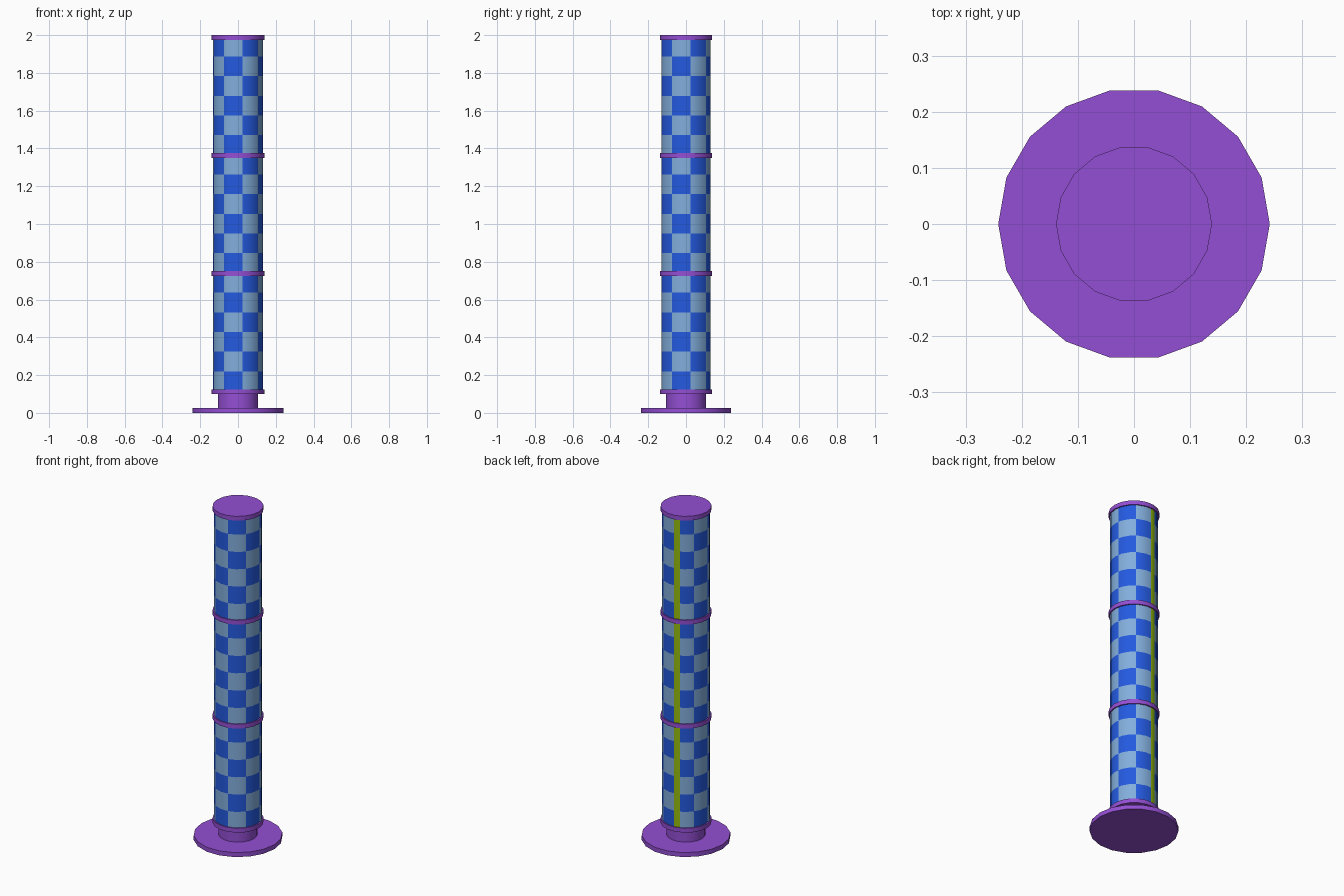
import bpy, bmesh, math

if "Cube" in bpy.data.objects:
    bpy.data.objects.remove(bpy.data.objects["Cube"])

SIDES = 18


def material(name, rgb):
    lin = [(c / 255 / 12.92) if c < 11 else ((c / 255 + 0.055) / 1.055) ** 2.4 for c in rgb]
    m = bpy.data.materials.new(name)
    m.diffuse_color = (*lin, 1)
    m.use_nodes = True
    m.node_tree.nodes["Principled BSDF"].inputs["Base Color"].default_value = m.diffuse_color
    return m


purple = material("purple", (148, 79, 212))
blue = material("deep blue", (36, 90, 224))
pale = material("pale blue", (130, 174, 220))
green = material("lime green", (148, 186, 14))


def finish(name, bm, mats):
    me = bpy.data.meshes.new(name)
    bmesh.ops.recalc_face_normals(bm, faces=bm.faces)
    bm.to_mesh(me)
    bm.free()
    for m in mats:
        me.materials.append(m)
    ob = bpy.data.objects.new(name, me)
    bpy.context.collection.objects.link(ob)
    bpy.context.view_layer.objects.active = ob
    ob.select_set(True)
    bpy.ops.object.shade_smooth_by_angle(angle=math.radians(35))
    ob.select_set(False)
    return ob


def polar(radius, degrees):
    """Point on an 18-sided outline that has a corner at angle 0."""
    off = math.radians(degrees % 20 - 10)
    r = radius * math.cos(math.radians(10)) / math.cos(off)
    a = math.radians(degrees)
    return r * math.cos(a), r * math.sin(a)


def disc(name, radius, z0, z1):
    bm = bmesh.new()
    loops = [[bm.verts.new((*polar(radius, i * 20), z)) for i in range(SIDES)] for z in (z0, z1)]
    for i in range(SIDES):
        j = (i + 1) % SIDES
        bm.faces.new((loops[0][i], loops[0][j], loops[1][j], loops[1][i]))
    bm.faces.new(loops[0][::-1])
    bm.faces.new(loops[1])
    return finish(name, bm, [purple])


# Base plate, neck and the four rings
disc("base_plate", 0.242, 0, 0.027)
disc("neck", 0.107, 0.02, 0.105)
for k in range(4):
    top = 0.125 + 0.625 * k
    disc(f"ring_{k + 1}", 0.139, top - 0.026, top)

# Checkered column: 18 rows, 8 columns, with a green strip at the back
ROWS, STEP = 18, 5
Z0, ROW_H = 0.116, 0.625 / 6
angles = sorted(set(range(0, 360, 20)) | {(10 + 45 * k) % 360 for k in range(8)} | {95, 110})
bm = bmesh.new()
loops = []
for r in range(ROWS + 1):
    z = min(Z0 + r * ROW_H, 1.985)
    loops.append([bm.verts.new((*polar(0.132, a), z)) for a in angles])
n = len(angles)
for r in range(ROWS):
    for i in range(n):
        j = (i + 1) % n
        f = bm.faces.new((loops[r][i], loops[r][j], loops[r + 1][j], loops[r + 1][i]))
        a = angles[i]
        column = ((a - 10) % 360) // 45
        if 95 <= a < 110:
            f.material_index = 2
        else:
            # column 7 (facing +x) starts blue at the bottom
            f.material_index = 0 if (column + r) % 2 == 1 else 1
bm.faces.new(loops[0][::-1])
bm.faces.new(loops[-1])
finish("checkered_column", bm, [blue, pale, green])
